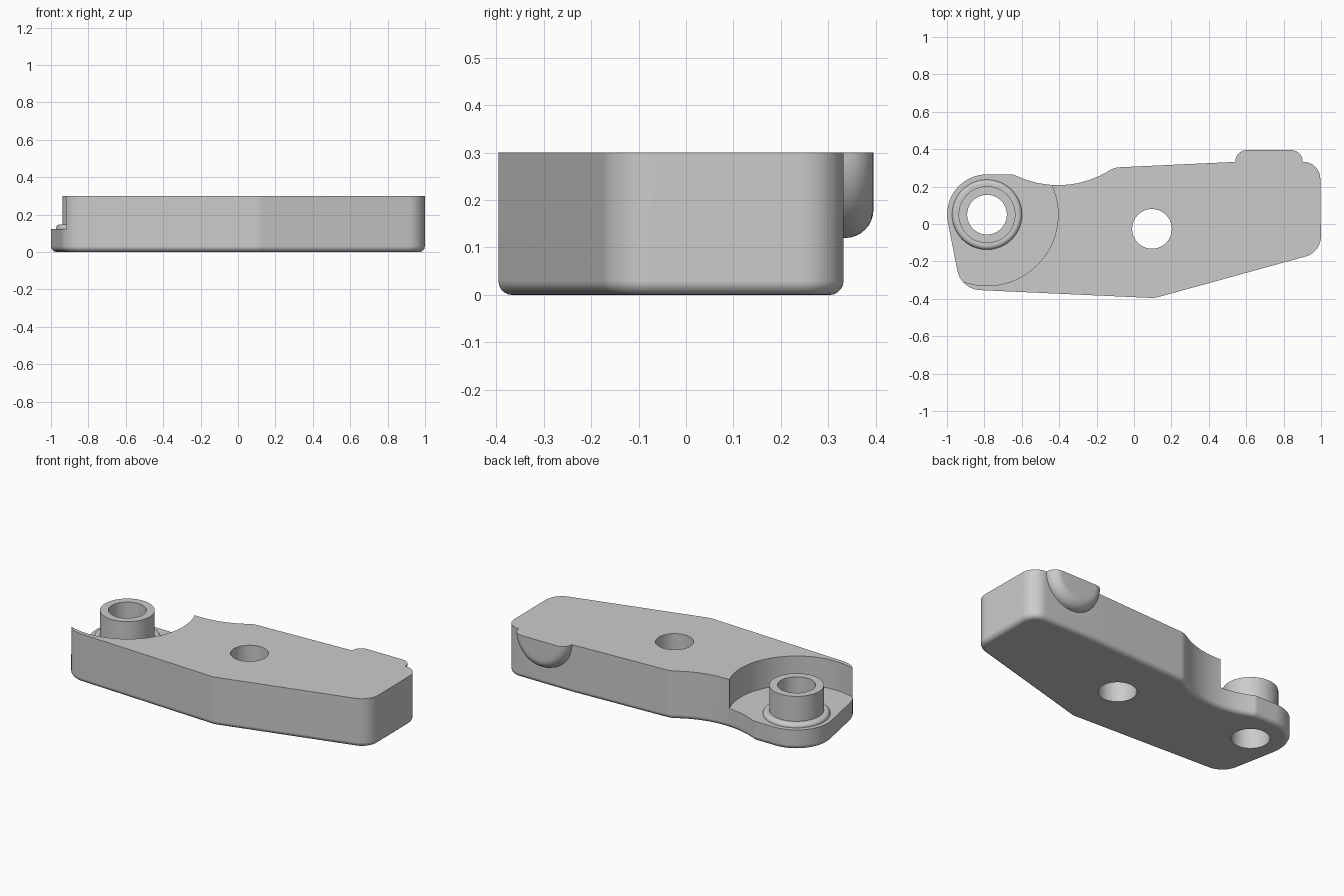
import bpy, bmesh, math
from mathutils import Vector, Matrix

cube = bpy.data.objects.get("Cube")
if cube:
    bpy.data.objects.remove(cube, do_unlink=True)

TOP = 0.3
PIVOT = (-0.786, 0.05)

grey = bpy.data.materials.new("plain grey")
grey.use_nodes = True
grey.diffuse_color = (0.6, 0.6, 0.6, 1)
grey.node_tree.nodes["Principled BSDF"].inputs["Base Color"].default_value = grey.diffuse_color


def make_object(name, bm):
    bmesh.ops.recalc_face_normals(bm, faces=bm.faces)
    mesh = bpy.data.meshes.new(name)
    bm.to_mesh(mesh)
    bm.free()
    mesh.materials.append(grey)
    obj = bpy.data.objects.new(name, mesh)
    bpy.context.collection.objects.link(obj)
    return obj


def rounded_outline(corners):
    """Turn (x, y, radius) corners into points with tangent arcs."""
    points = []
    for i, (x, y, r) in enumerate(corners):
        c = Vector((x, y))
        a = (Vector(corners[i - 1][:2]) - c).normalized()
        b = (Vector(corners[(i + 1) % len(corners)][:2]) - c).normalized()
        if r == 0:
            points.append(c)
            continue
        half = a.angle(b) / 2
        centre = c + (a + b).normalized() * r / math.sin(half)
        start = c + a * r / math.tan(half) - centre
        end = c + b * r / math.tan(half) - centre
        sweep = math.pi - 2 * half
        if start.x * end.y - start.y * end.x < 0:
            sweep = -sweep
        steps = max(3, round(abs(sweep) / math.radians(6)))
        for k in range(steps + 1):
            points.append(centre + Matrix.Rotation(sweep * k / steps, 2) @ start)
    return points


def lathe(name, profile, location, matrix=Matrix(), steps=72):
    """Revolve an axis-to-axis (radius, height) profile around z."""
    bm = bmesh.new()
    verts = [bm.verts.new((r, 0, h)) for r, h in profile]
    edges = [bm.edges.new(pair) for pair in zip(verts, verts[1:])]
    bmesh.ops.spin(bm, geom=verts + edges, cent=(0, 0, 0), axis=(0, 0, 1),
                   angle=math.tau, steps=steps)
    bmesh.ops.remove_doubles(bm, verts=bm.verts, dist=1e-5)
    bmesh.ops.transform(bm, matrix=Matrix.Translation(location) @ matrix, verts=bm.verts)
    return make_object(name, bm)


def cylinder(name, xy, radius, low, high):
    return lathe(name, [(0, low), (radius, low), (radius, high), (0, high)], (*xy, 0))


def quarter_arc(r, h, radius, steps=8):
    """Convex quarter circle centred on (r, h), from its outer side to its top."""
    angles = [math.pi / 2 * k / steps for k in range(steps + 1)]
    return [(r + radius * math.cos(a), h + radius * math.sin(a)) for a in angles]


def combine(target, tool, operation):
    mod = target.modifiers.new(tool.name, "BOOLEAN")
    mod.object, mod.operation, mod.solver = tool, operation, "EXACT"
    bpy.context.view_layer.objects.active = target
    bpy.ops.object.modifier_apply(modifier=mod.name)
    bpy.data.objects.remove(tool, do_unlink=True)


# Arm body: closed prism on a rounded plan outline, with a filleted underside
outline = rounded_outline([
    (-1.045, 0.265, 0.213), (-0.645, 0.265, 0.05), (-0.3715, 0.14, 0.52),
    (-0.105, 0.302, 0.1), (0.54, 0.332, 0), (0.995, 0.332, 0.09),
    (1, -0.151, 0.11), (0.11, -0.396, 0.1), (-0.925, -0.349, 0.13)])
bm = bmesh.new()
low = [bm.verts.new((p.x, p.y, 0)) for p in outline]
high = [bm.verts.new((p.x, p.y, TOP + 0.03)) for p in outline]
bm.faces.new(low)
bm.faces.new(high)
for i in range(len(low)):
    bm.faces.new((low[i - 1], low[i], high[i], high[i - 1]))
bmesh.ops.recalc_face_normals(bm, faces=bm.faces)
rim = [e for e in bm.edges if all(v.co.z < 0.001 for v in e.verts)]
bmesh.ops.bevel(bm, geom=rim, offset=0.03, offset_type="OFFSET", segments=5,
                profile=0.5, affect="EDGES")
body = make_object("arm_body", bm)

# Round pocket around the pivot
combine(body, cylinder("pocket", PIVOT, 0.38, 0.123, 0.5), "DIFFERENCE")

# Pivot boss with its round-edged collar
boss = [(0, 0.08), (0.187, 0.08), *quarter_arc(0.165, 0.125, 0.022),
        (0.152, 0.147), (0.152, TOP + 0.03), (0, TOP + 0.03)]
combine(body, lathe("pivot_boss", boss, (*PIVOT, 0)), "UNION")

# Half-round tab on the back edge, with a rounded rim
tab = [(0, 0), (0.18, 0), *quarter_arc(0.12, 0.075, 0.06), (0, 0.135)]
combine(body, lathe("back_tab", tab, (0.722, 0.26, TOP),
                    Matrix.Rotation(-math.pi / 2, 4, "X")), "UNION")

# Trim everything level at the top
bm = bmesh.new()
bmesh.ops.create_cube(bm, size=1, matrix=Matrix.Translation((0, 0, TOP + 0.5))
                      @ Matrix.Diagonal((3, 3, 1, 1)))
combine(body, make_object("top_trim", bm), "DIFFERENCE")

# Through holes
for name, centre in (("pivot_hole", PIVOT), ("middle_hole", (0.096, -0.026))):
    combine(body, cylinder(name, centre, 0.106, -0.2, 0.6), "DIFFERENCE")

# Smooth shading with crisp edges
bpy.ops.object.select_all(action="DESELECT")
body.select_set(True)
bpy.context.view_layer.objects.active = body
bpy.ops.object.shade_smooth_by_angle(angle=math.radians(30))
weighted = body.modifiers.new("even_shading", "WEIGHTED_NORMAL")
weighted.keep_sharp = True
